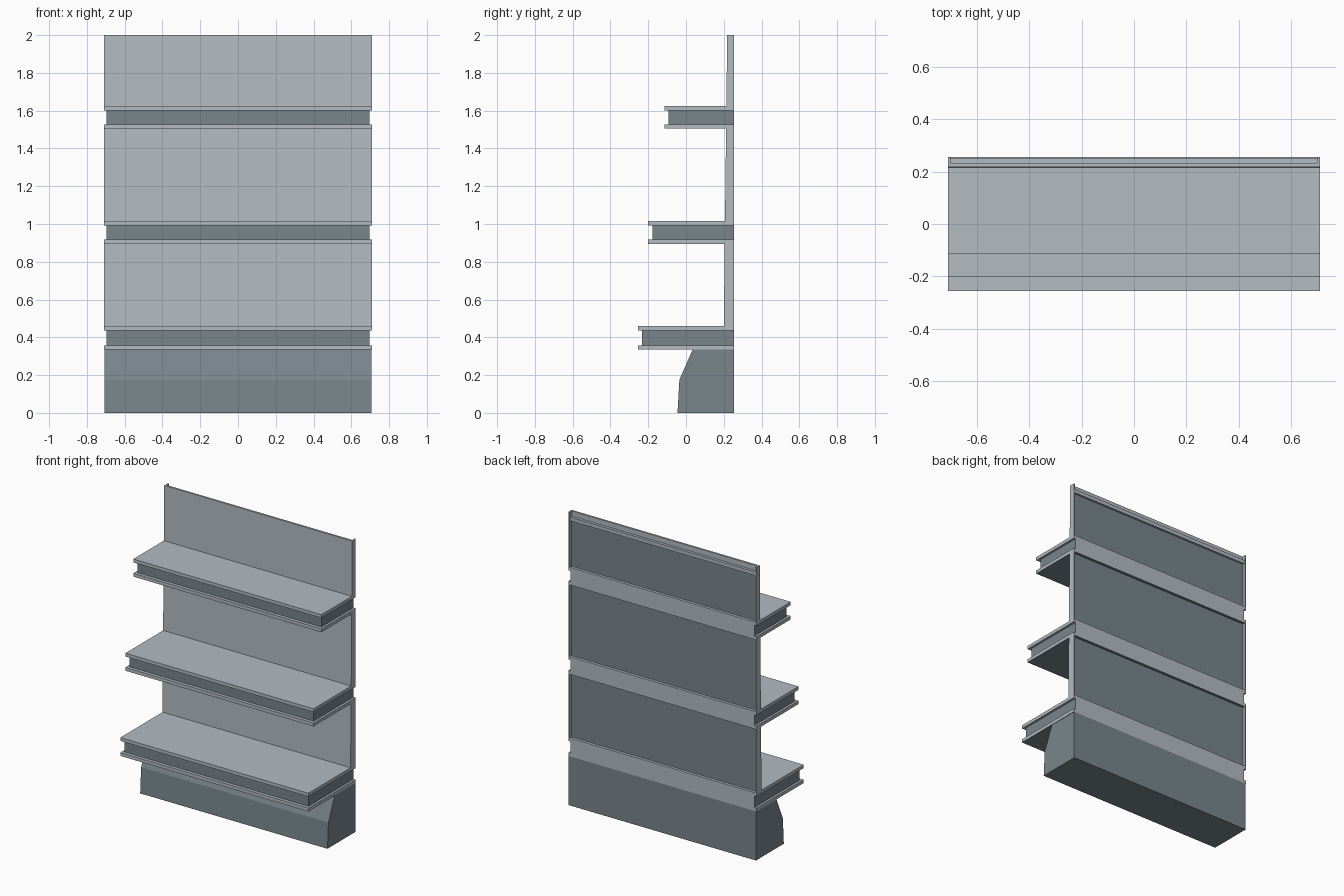
import bpy
import bmesh

if "Cube" in bpy.data.objects:
    bpy.data.objects.remove(bpy.data.objects["Cube"], do_unlink=True)


def make_material(name, colour):
    mat = bpy.data.materials.new(name)
    mat.use_nodes = True
    mat.diffuse_color = colour
    for node in mat.node_tree.nodes:
        if node.type == 'BSDF_PRINCIPLED':
            node.inputs["Base Color"].default_value = colour
    return mat


LIGHT = make_material("light grey metal", (0.45, 0.50, 0.54, 1))
DARK = make_material("dark slate grey", (0.19, 0.235, 0.26, 1))


def prism(name, profile, x0, x1, mat, accent=None, rule=None):
    """Extrude a y-z profile along x; faces whose normal meets the rule get the accent."""
    bm = bmesh.new()
    face = bm.faces.new([bm.verts.new((x0, y, z)) for y, z in profile])
    new = bmesh.ops.extrude_face_region(bm, geom=[face])["geom"]
    verts = [v for v in new if isinstance(v, bmesh.types.BMVert)]
    bmesh.ops.translate(bm, verts=verts, vec=(x1 - x0, 0, 0))
    bmesh.ops.recalc_face_normals(bm, faces=bm.faces)
    bm.normal_update()
    if rule:
        for f in bm.faces:
            f.material_index = int(rule(f.normal))
    mesh = bpy.data.meshes.new(name)
    bm.to_mesh(mesh)
    bm.free()
    mesh.materials.append(mat)
    if accent:
        mesh.materials.append(accent)
    obj = bpy.data.objects.new(name, mesh)
    bpy.context.collection.objects.link(obj)
    return obj


def rect(y0, y1, z0, z1):
    return [(y0, z0), (y1, z0), (y1, z1), (y0, z1)]


W, BACK, TOP = 0.71, 0.255, 2.0
PLATE, FIN = 0.023, 0.01


def front_y(z):
    """The back sheet leans slightly backwards."""
    return 0.2 + 0.018 * (z - 0.46) / 1.54


# Plinth with a sloping upper front
prism("base_plinth",
      [(-0.045, 0), (BACK, 0), (BACK, 0.335), (0.035, 0.335), (-0.035, 0.175)],
      -0.707, 0.707, DARK)

# Shelves: two light plates around a narrower dark core
shelves = [("bottom", 0.335, 0.46, -0.255),
           ("middle", 0.895, 1.015, -0.2),
           ("top", 1.505, 1.625, -0.115)]
for label, z0, z1, y0 in shelves:
    prism(label + "_shelf_lower_plate", rect(y0, BACK, z0, z0 + PLATE), -W, W,
          LIGHT, DARK, lambda n: n.z < -0.5)
    prism(label + "_shelf_upper_plate", rect(y0, BACK, z1 - PLATE, z1), -W, W, LIGHT)
    prism(label + "_shelf_core", rect(y0 + 0.022, BACK, z0 + PLATE, z1 - PLATE),
          -0.695, 0.695, DARK, LIGHT, lambda n: n.y > 0.5)

# Back sheets, side fins and recessed rear panels between the shelves
ends = [s[1] for s in shelves[1:]] + [TOP]
for (label, _, low, _), high in zip(shelves, ends):
    a, b = front_y(low), front_y(high)
    prism(label + "_back_sheet", [(a, low), (0.232, low), (0.232, high), (b, high)],
          -W + FIN, W - FIN, LIGHT)
    for side, x in (("right", -W), ("left", W - FIN)):
        prism(label + "_" + side + "_fin",
              [(a, low), (BACK, low), (BACK, high), (b, high)], x, x + FIN, LIGHT)
    panel_top = 1.94 if high == TOP else high
    prism(label + "_rear_panel", rect(0.23, 0.236, low, panel_top),
          -W + FIN, W - FIN, DARK)

# Rail across the back near the top
prism("top_rear_rail", rect(0.23, 0.25, 1.94, 1.965), -W + FIN, W - FIN, LIGHT)
